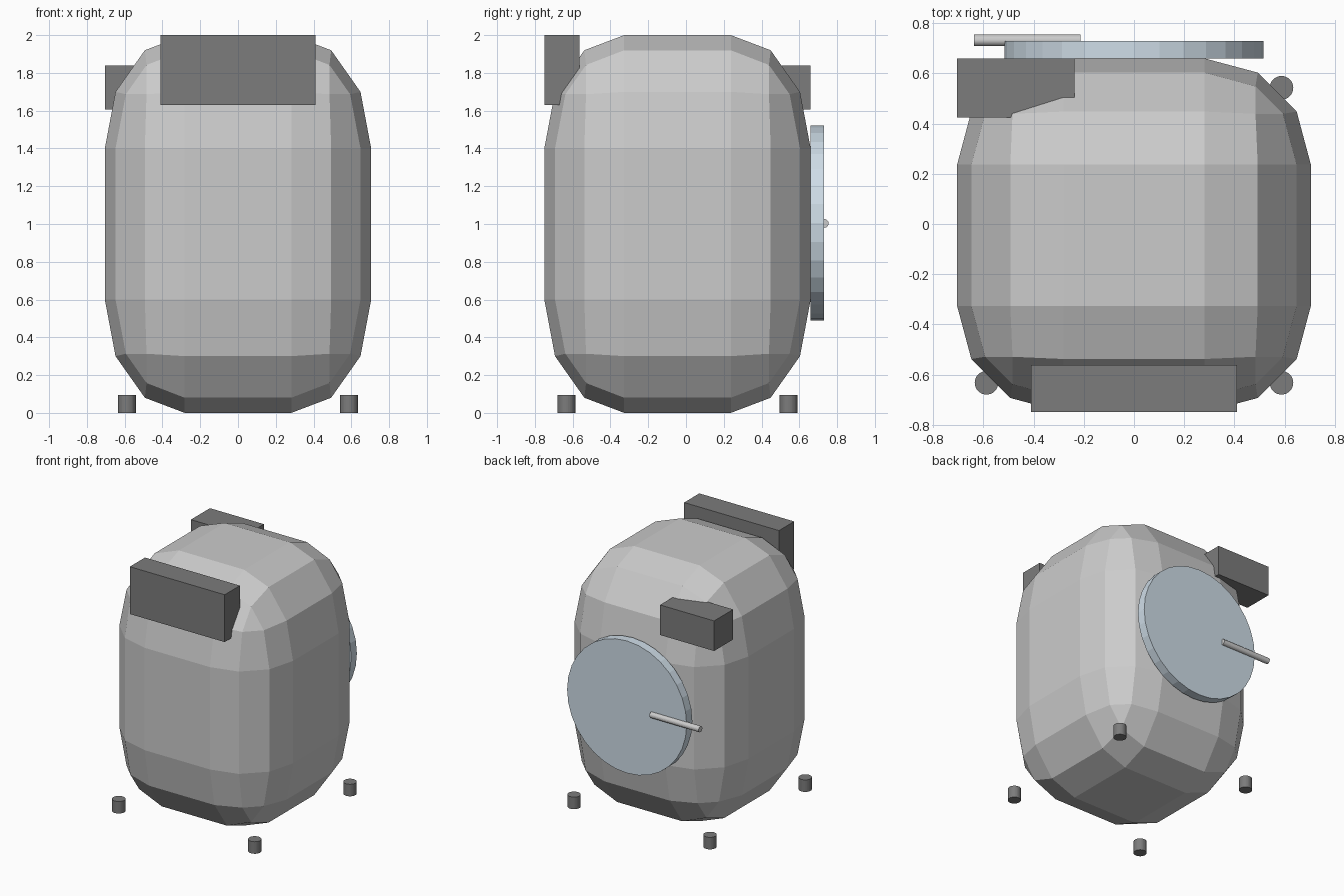
import bpy, bmesh
from math import pi
from mathutils import Matrix, Vector

if "Cube" in bpy.data.objects:
    bpy.data.objects.remove(bpy.data.objects["Cube"])

YC = -0.045  # body centre in y


def material(name, rgb):
    m = bpy.data.materials.new(name)
    m.diffuse_color = (*rgb, 1)
    m.use_nodes = True
    m.node_tree.nodes["Principled BSDF"].inputs["Base Color"].default_value = m.diffuse_color
    return m


DARK = material("dark_grey", (0.2, 0.2, 0.2))
GLASS = material("pale_blue", (0.62, 0.72, 0.8))


def finish(bm, name, mat=None):
    bmesh.ops.recalc_face_normals(bm, faces=bm.faces)
    me = bpy.data.meshes.new(name)
    bm.to_mesh(me)
    bm.free()
    if mat:
        me.materials.append(mat)
    ob = bpy.data.objects.new(name, me)
    bpy.context.collection.objects.link(ob)
    return ob


def box(name, lo, hi, mat=None):
    lo, hi = Vector(lo), Vector(hi)
    bm = bmesh.new()
    bmesh.ops.create_cube(bm, size=1)
    bmesh.ops.scale(bm, vec=hi - lo, verts=bm.verts)
    bmesh.ops.translate(bm, vec=(lo + hi) / 2, verts=bm.verts)
    return finish(bm, name, mat)


def cylinder(name, centre, radius, length, axis="Z", sides=32, mat=None):
    rot = {"X": Matrix.Rotation(pi / 2, 4, "Y"),
           "Y": Matrix.Rotation(pi / 2, 4, "X"), "Z": Matrix()}[axis]
    bm = bmesh.new()
    bmesh.ops.create_cone(bm, cap_ends=True, segments=sides, radius1=radius,
                          radius2=radius, depth=length,
                          matrix=Matrix.Translation(centre) @ rot)
    return finish(bm, name, mat)


# body: heavily bevelled cube, then stretched
bm = bmesh.new()
bmesh.ops.create_cube(bm, size=2)
bmesh.ops.bevel(bm, geom=bm.edges[:], offset=0.6, offset_type="OFFSET",
                segments=3, profile=0.5, affect="EDGES")
bmesh.ops.scale(bm, vec=(0.705, 0.705, 1), verts=bm.verts)
bmesh.ops.translate(bm, vec=(0, YC, 1), verts=bm.verts)
finish(bm, "body")

# control panel and detergent drawer
box("control_panel", (-0.41, -0.75, 1.63), (0.41, -0.563, 2.0), DARK)
box("detergent_drawer", (-0.705, 0.425, 1.605), (-0.238, 0.66, 1.84), DARK)

# round door and its handle
cylinder("door", (0, 0.695, 1.005), 0.517, 0.07, "Y", mat=GLASS)
cylinder("door_handle", (-0.425, 0.732, 1.003), 0.023, 0.425, "X")

# four feet
for sx in (-1, 1):
    for sy in (-1, 1):
        cylinder("foot", (sx * 0.588, YC + sy * 0.588, 0.047), 0.047, 0.094, mat=DARK)
